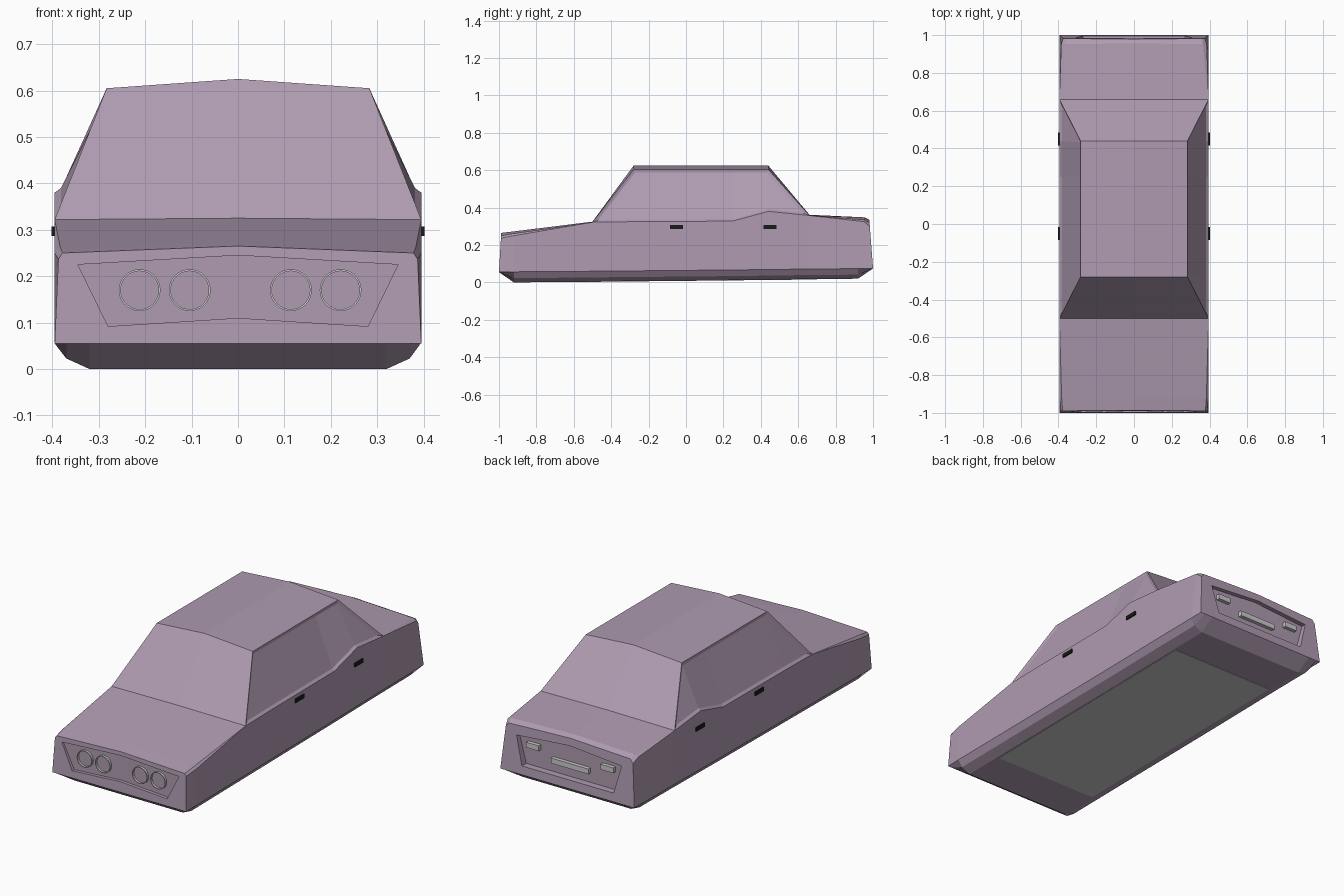
import bpy, bmesh, math
from mathutils import Vector

if "Cube" in bpy.data.objects:
    bpy.data.objects.remove(bpy.data.objects["Cube"])


def material(name, rgb):
    m = bpy.data.materials.new(name)
    m.diffuse_color = (*rgb, 1)
    m.use_nodes = True
    m.node_tree.nodes["Principled BSDF"].inputs["Base Color"].default_value = m.diffuse_color
    return m


PAINT = material("paint", (0.43, 0.33, 0.44))
BLACK = material("black", (0.01, 0.01, 0.01))


def finish(bm, name, mat=None):
    bmesh.ops.recalc_face_normals(bm, faces=bm.faces)
    mesh = bpy.data.meshes.new(name)
    bm.to_mesh(mesh)
    bm.free()
    ob = bpy.data.objects.new(name, mesh)
    bpy.context.collection.objects.link(ob)
    if mat:
        mesh.materials.append(mat)
    return ob


def box(name, loc, size, mat=None, tilt=0):
    bm = bmesh.new()
    bmesh.ops.create_cube(bm, size=1)
    bmesh.ops.scale(bm, vec=size, verts=bm.verts)
    ob = finish(bm, name, mat)
    ob.location = loc
    ob.rotation_euler.x = tilt
    return ob


def prism(name, half, y0, y1):
    """Mirrored x/z outline pushed along y."""
    outline = half + [(-x, z) for x, z in reversed(half) if x > 0]
    bm = bmesh.new()
    face = bm.faces.new([bm.verts.new((x, y0, z)) for x, z in outline])
    new = bmesh.ops.extrude_face_region(bm, geom=[face])["geom"]
    bmesh.ops.translate(bm, vec=(0, y1 - y0, 0),
                        verts=[v for v in new if isinstance(v, bmesh.types.BMVert)])
    return finish(bm, name)


def ring(name, loc, outer, inner, depth, n=32):
    """Short flat-walled tube facing -y."""
    bm = bmesh.new()
    loops = []
    for i in range(n):
        a = 2 * math.pi * i / n
        loops.append([bm.verts.new((r * math.cos(a), y, r * math.sin(a)))
                      for r, y in ((outer, 0), (outer, -depth), (inner, -depth), (inner, 0))])
    for i in range(n):
        p, q = loops[i], loops[(i + 1) % n]
        for k in range(4):
            bm.faces.new((p[k], p[(k + 1) % 4], q[(k + 1) % 4], q[k]))
    ob = finish(bm, name)
    ob.location = loc
    return ob


# Body stations: y low, y top, floor z, sill z, shoulder x z, top edge x z, centre z
STATIONS = [
    (-1.00, -.988, .055, .055, .387, .237, .378, .250, .265),
    (-.92, -.92, .000, .057, .395, .250, .383, .262, .273),
    (-.50, -.50, .005, .060, .395, .322, .395, .322, .325),
    (-.28, -.28, .007, .062, .395, .325, .283, .605, .625),
    (.25, .25, .012, .067, .395, .328, .283, .605, .625),
    (.44, .44, .015, .069, .395, .380, .283, .605, .625),
    (.66, .66, .018, .072, .395, .358, .395, .358, .362),
    (.92, .955, .020, .074, .385, .325, .365, .335, .348),
    (1.00, .98, .075, .075, .375, .300, .360, .320, .335),
]


def section(yb, yt, zf, zl, xs, zs, xu, zu, zc):
    half = [(0, zf), (.32, zf), (.37, zf + .4 * (zl - zf)), (.395, zl),
            (xs, zs), (xu, zu), (0, zc)]
    full = half + [(-x, z) for x, z in reversed(half[1:-1])]
    return [Vector((x, yb + (yt - yb) * max(0, (z - zl) / (zc - zl)), z)) for x, z in full]


# Body shell with hood, cabin and trunk
bm = bmesh.new()
rings = [[bm.verts.new(p) for p in section(*s)] for s in STATIONS]
for a, b in zip(rings, rings[1:]):
    for k in range(len(a)):
        j = (k + 1) % len(a)
        bm.faces.new((a[k], a[j], b[j], b[k]))
bm.faces.new(rings[0])
bm.faces.new(rings[-1])
bmesh.ops.remove_doubles(bm, verts=bm.verts, dist=.0005)
bmesh.ops.recalc_face_normals(bm, faces=bm.faces)

# Side windows sunk slightly into the cabin
glass = [f for f in bm.faces if abs(f.normal.x) > .6
         and all(v.co.z > .31 for v in f.verts) and any(v.co.z > .5 for v in f.verts)]
bmesh.ops.inset_region(bm, faces=glass, thickness=.015, depth=-.008, use_even_offset=True)
body = finish(bm, "car_body", PAINT)

# Grille and tail recesses
cutters = [
    prism("grille_cutter", [(0, .11), (.28, .092), (.345, .225), (0, .245)], -1.05, -.98),
    prism("tail_cutter", [(0, .12), (.27, .12), (.31, .27), (0, .295)], .96, 1.05),
]
for c in cutters:
    c.data.materials.append(PAINT)
    c.hide_render = True
    c.display_type = 'WIRE'
    m = body.modifiers.new(c.name, 'BOOLEAN')
    m.operation = 'DIFFERENCE'
    m.solver = 'EXACT'
    m.object = c

# Headlight rims
for i, x in enumerate((-.212, -.104, .114, .221)):
    ring(f"headlight_rim_{i}", (x, -.98, .17), .045, .041, .012)

# Tail lamps and rear plate
for x in (-.22, .22):
    box("tail_lamp", (x, .965, .23), (.075, .03, .028))
box("rear_plate", (0, .965, .185), (.22, .03, .028))

# Door handles
for x in (-.396, .396):
    for y in (-.05, .45):
        box("door_handle", (x, y, .297), (.012, .07, .02), BLACK)

# Underside panel
box("floor_panel", (0, 0, .0125), (.62, 1.4, .008), None, math.atan(.0105))
